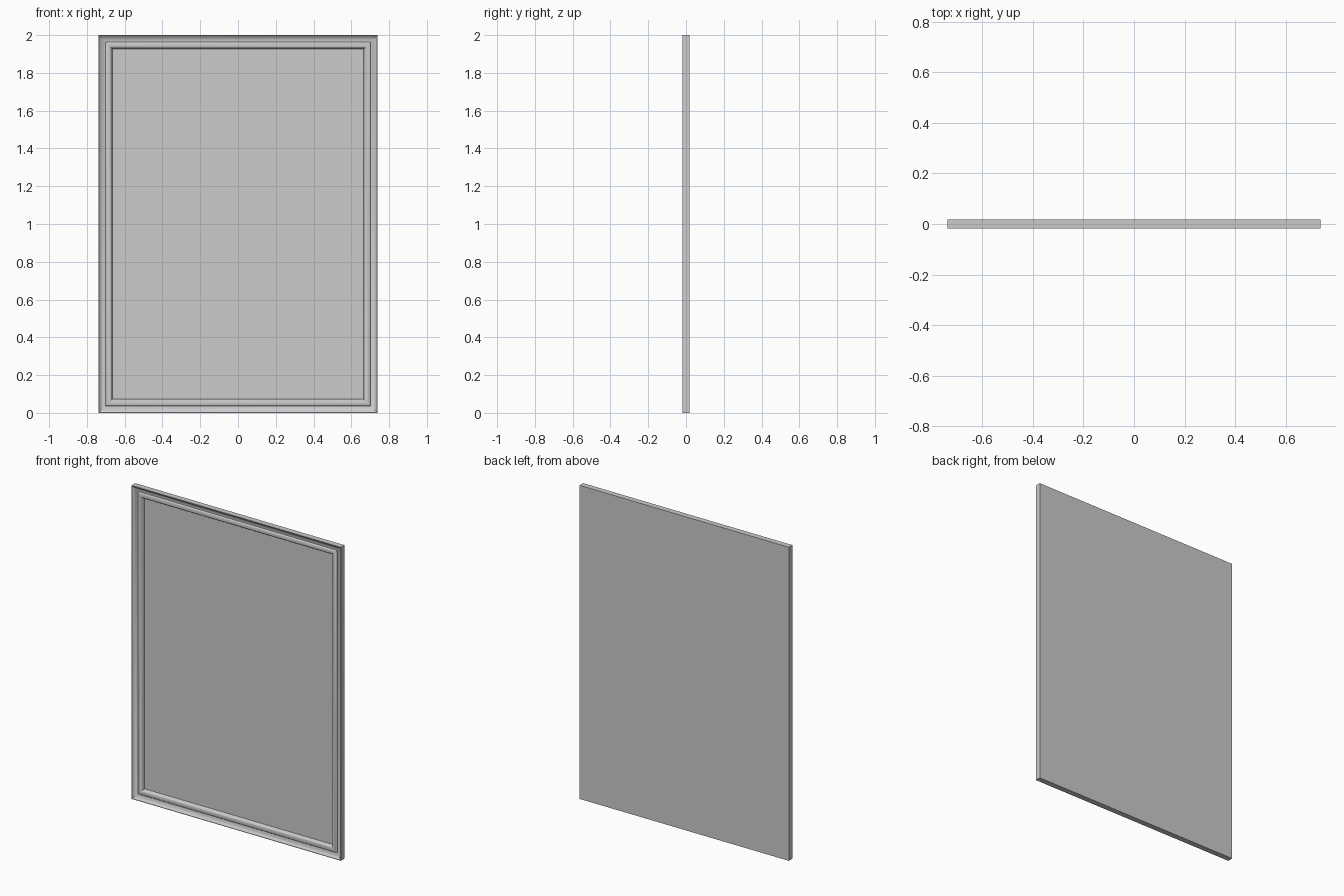
import bpy
import bmesh
import math

if "Cube" in bpy.data.objects:
    bpy.data.objects.remove(bpy.data.objects["Cube"])

W, H, D = 0.738, 2.0, 0.018   # half width, height, half depth
PANEL_Y = 0.010               # front face of the recessed panel


def frame_profile():
    """Closed moulding section as (inset from outer edge, y)."""
    pts = [(0.0, PANEL_Y), (0.0, -D), (0.003, -D)]
    # shallow cove falling inwards from the outer lip
    for i in range(1, 7):
        t = i / 6
        pts.append((0.003 + 0.033 * t, -D + 0.016 * math.sin(t * math.pi / 2)))
    # rounded bead around the opening
    for i in range(1, 10):
        a = math.pi * i / 10
        pts.append((0.052 - 0.016 * math.cos(a), -0.002 - 0.009 * math.sin(a)))
    # lip dropping to the panel
    pts += [(0.068, -0.002), (0.073, PANEL_Y)]
    return pts


def mitred_frame(name, profile):
    """Sweep a section round the rectangle with mitred corners."""
    bm = bmesh.new()
    loops = []
    for d, y in profile:
        x = W - d
        loops.append([bm.verts.new(c) for c in
                      ((-x, y, d), (x, y, d), (x, y, H - d), (-x, y, H - d))])
    n = len(loops)
    for i in range(n):
        a, b = loops[i], loops[(i + 1) % n]
        for k in range(4):
            j = (k + 1) % 4
            bm.faces.new((a[k], a[j], b[j], b[k]))
    bmesh.ops.recalc_face_normals(bm, faces=bm.faces)
    me = bpy.data.meshes.new(name)
    bm.to_mesh(me)
    bm.free()
    ob = bpy.data.objects.new(name, me)
    bpy.context.collection.objects.link(ob)
    return ob


# Moulded frame
frame = mitred_frame("moulded_frame", frame_profile())
bpy.ops.object.select_all(action='DESELECT')
frame.select_set(True)
bpy.context.view_layer.objects.active = frame
bpy.ops.object.shade_smooth_by_angle(angle=math.radians(35))

# Recessed panel and backing board
bpy.ops.mesh.primitive_cube_add(size=1, location=(0, (PANEL_Y + D) / 2, H / 2))
panel = bpy.context.object
panel.name = "back_panel"
panel.scale = (2 * W, D - PANEL_Y, H)
bpy.ops.object.transform_apply(location=False, rotation=False, scale=True)
